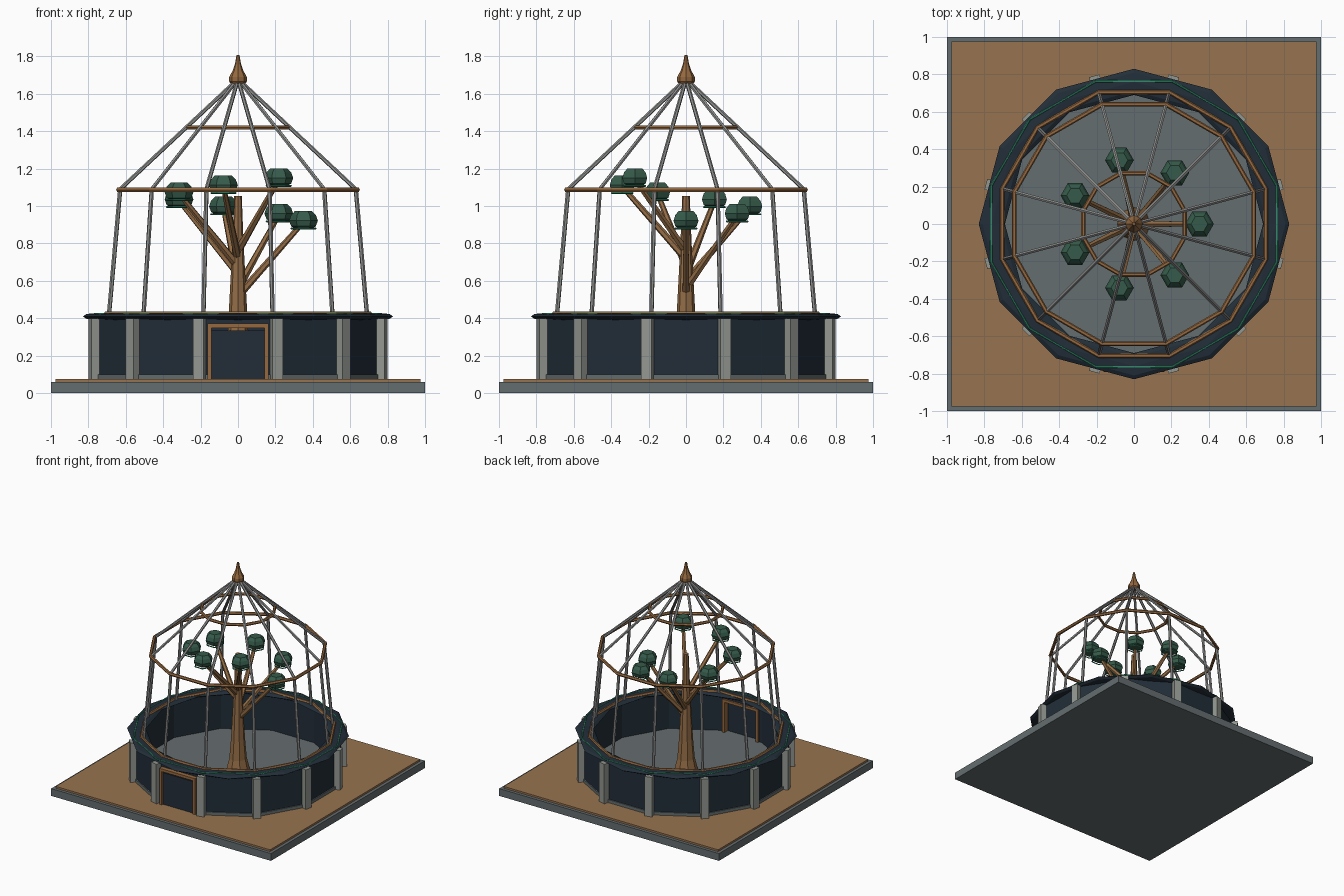
import bpy, bmesh
from math import sin, cos, tau, radians
from mathutils import Vector, Matrix

if "Cube" in bpy.data.objects:
    bpy.data.objects.remove(bpy.data.objects["Cube"])


def mat(name, r, g, b):
    m = bpy.data.materials.new(name)
    m.diffuse_color = (r, g, b, 1)
    m.use_nodes = True
    m.node_tree.nodes["Principled BSDF"].inputs["Base Color"].default_value = m.diffuse_color
    return m


STONE = mat("slate_grey", 0.13, 0.155, 0.16)
EARTH = mat("earth_brown", 0.31, 0.175, 0.08)
NAVY = mat("dark_navy", 0.016, 0.027, 0.04)
PALE = mat("pale_stone", 0.29, 0.31, 0.28)
STEEL = mat("steel_grey", 0.27, 0.28, 0.27)
WOOD = mat("copper_wood", 0.30, 0.14, 0.05)
BARK = mat("bark", 0.29, 0.15, 0.06)
LEAF = mat("leaf_green", 0.036, 0.105, 0.07)
GLOW = mat("bright_green", 0.03, 0.26, 0.14)


def finish(name, bm, m):
    bmesh.ops.recalc_face_normals(bm, faces=bm.faces)
    me = bpy.data.meshes.new(name)
    bm.to_mesh(me)
    bm.free()
    me.materials.append(m)
    ob = bpy.data.objects.new(name, me)
    bpy.context.collection.objects.link(ob)
    return ob


def box(name, size, loc, m, turn=0.0):
    # box placed at loc, then turned about the z axis of the model
    bm = bmesh.new()
    bmesh.ops.create_cube(bm, size=1)
    bm.transform(Matrix.Rotation(turn, 4, 'Z') @ Matrix.Translation(loc)
                 @ Matrix.Diagonal((*size, 1)))
    return finish(name, bm, m)


def lathe(name, profile, n, m, turn=0.0, closed=False, centre=(0, 0, 0)):
    # revolve (radius, height) points; open profiles get flat end caps
    bm = bmesh.new()
    rows = []
    for r, z in profile:
        rows.append([bm.verts.new((centre[0] + r * cos(turn + tau * i / n),
                                   centre[1] + r * sin(turn + tau * i / n),
                                   centre[2] + z)) for i in range(n)])
    pairs = list(zip(rows, rows[1:]))
    if closed:
        pairs.append((rows[-1], rows[0]))
    else:
        bm.faces.new(rows[0])
        bm.faces.new(rows[-1])
    for a, b in pairs:
        for i in range(n):
            j = (i + 1) % n
            bm.faces.new((a[i], a[j], b[j], b[i]))
    return finish(name, bm, m)


def ring(name, radius, z, tube, m, n=12, turn=radians(15), height=None, sides=6, centre=(0, 0, 0)):
    h = height or tube
    prof = [(radius + tube * cos(tau * k / sides), z + h * sin(tau * k / sides)) for k in range(sides)]
    return lathe(name, prof, n, m, turn, True, centre)


def rod(name, a, b, r1, r2, m, sides=6):
    a, b = Vector(a), Vector(b)
    bm = bmesh.new()
    bmesh.ops.create_cone(bm, cap_ends=True, segments=sides, radius1=r1, radius2=r2, depth=(b - a).length)
    bm.transform(Matrix.Translation((a + b) / 2)
                 @ (b - a).to_track_quat('Z', 'Y').to_matrix().to_4x4())
    return finish(name, bm, m)


# Ground slab and floor
box("base_slab", (2, 2, 0.06), (0, 0, 0.03), STONE)
box("ground_plate", (1.95, 1.95, 0.015), (0, 0, 0.0675), EARTH)
lathe("floor_plinth", [(0.79, 0.07), (0.79, 0.10)], 12, STONE, radians(15))

# Wall panels (front one has the door opening) and pillars
for k in range(12):
    t = tau * k / 12
    if k:
        box(f"wall_panel_{k}", (0.40, 0.04, 0.31), (0, -0.735, 0.25), NAVY, t)
    box(f"pillar_{k}", (0.07, 0.058, 0.33), (0.785, 0, 0.235), PALE, t + radians(15))
for s in (-1, 1):
    box("door_side_wall", (0.05, 0.04, 0.31), (s * 0.175, -0.735, 0.25), NAVY)
    box("door_jamb", (0.022, 0.09, 0.295), (s * 0.152, -0.745, 0.2225), WOOD)
box("door_lintel_wall", (0.32, 0.04, 0.045), (0, -0.735, 0.3825), NAVY)
box("door_head", (0.326, 0.09, 0.022), (0, -0.745, 0.36), WOOD)
box("door_leaf", (0.284, 0.03, 0.26), (0, -0.76, 0.205), NAVY)

# Cornice with its trims
ring("cornice", 0.76, 0.41, 0.07, NAVY, turn=0, height=0.018, sides=8)
ring("cornice_green_trim", 0.79, 0.424, 0.006, GLOW)
ring("cornice_wood_trim", 0.73, 0.424, 0.013, WOOD)

# Cage ribs, hoops and finial
for k in range(12):
    t = tau * k / 12 + radians(15)
    pts = [(r * cos(t), r * sin(t), z) for r, z in ((0.715, 0.41), (0.652, 1.09), (0.015, 1.665))]
    rod(f"lower_rib_{k}", pts[0], pts[1], 0.012, 0.012, STEEL)
    rod(f"upper_rib_{k}", pts[1], pts[2], 0.011, 0.011, STEEL)
ring("eaves_hoop", 0.662, 1.087, 0.013, WOOD)
ring("upper_hoop", 0.28, 1.42, 0.012, WOOD)
lathe("finial", [(0.035, 1.65), (0.047, 1.665), (0.047, 1.69), (0.028, 1.725),
                 (0.016, 1.76), (0.008, 1.807)], 8, WOOD)

# Tree: trunk, seven spiralling branches and leaf clusters
lathe("trunk", [(0.09, 0.10), (0.066, 0.20), (0.053, 0.36), (0.043, 0.55),
                (0.03, 0.80), (0.02, 1.055)], 8, BARK)
for k in range(7):
    t = tau * k / 7
    c = Vector((0.35 * cos(t), 0.35 * sin(t), 0.922 + 0.038 * k))
    rod(f"branch_{k}", (0.01 * cos(t), 0.01 * sin(t), 0.53 + 0.04 * k),
        c - Vector((0.02 * cos(t), 0.02 * sin(t), 0.03)), 0.021, 0.014, BARK)
    lathe(f"leaf_cluster_{k}", [(0.045, -0.042), (0.066, -0.03), (0.077, 0.0), (0.066, 0.03), (0.045, 0.052)],
          6, LEAF, centre=c)
    ring(f"leaf_ring_{k}", 0.066, -0.042, 0.005, GLOW, n=6, turn=0, sides=4, centre=c)
